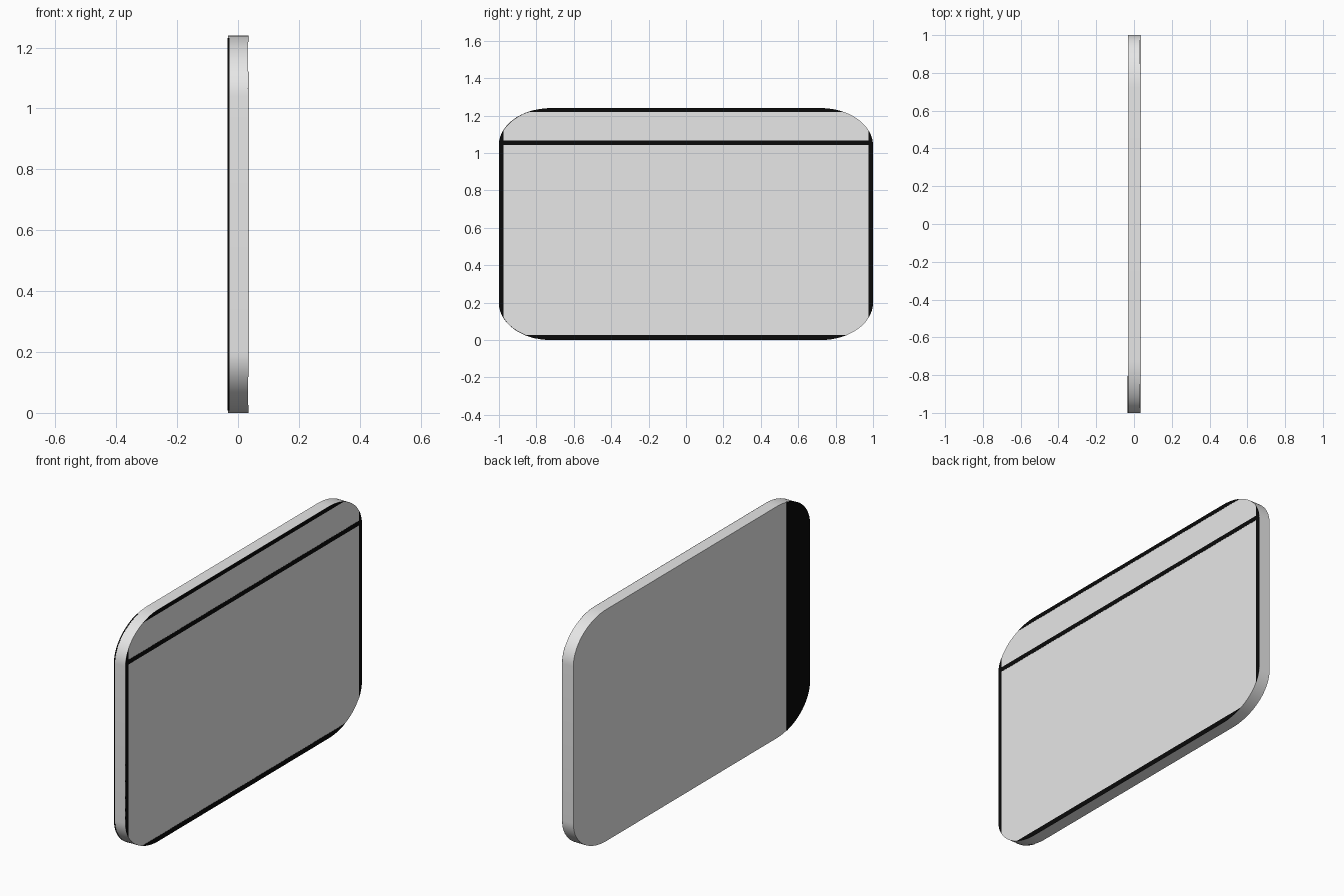
import bpy, bmesh, math

if "Cube" in bpy.data.objects:
    bpy.data.objects.remove(bpy.data.objects["Cube"])

W, H, T = 1.0, 1.24, 0.033      # half width (y), height (z), half thickness (x)
A, B = 0.28, 0.20               # corner radii along y and z


def material(name, v):
    m = bpy.data.materials.new(name)
    m.diffuse_color = (v, v, v, 1)
    m.use_nodes = True
    m.node_tree.nodes["Principled BSDF"].inputs["Base Color"].default_value = m.diffuse_color
    return m


grey = material("light_grey", 0.8)
black = material("black", 0.003)


def outline(grow=0.0, seg=20):
    """Rounded rectangle in the y-z plane, counter-clockwise."""
    pts = []
    corners = [(1, H - B), (-1, H - B), (-1, B), (1, B)]
    for i, (s, cz) in enumerate(corners):
        for k in range(seg + 1):
            a = math.pi / 2 * (i + k / seg)
            pts.append((s * (W - A) + (A + grow) * math.cos(a),
                        cz + (B + grow) * math.sin(a)))
    return pts


def clip(pts, axis, sign, limit):
    """Keep the part of a convex polygon where sign*coord >= sign*limit."""
    out = []
    for p, q in zip(pts, pts[1:] + pts[:1]):
        dp, dq = sign * (p[axis] - limit), sign * (q[axis] - limit)
        if dp >= 0:
            out.append(p)
        if dp * dq < 0:
            t = dp / (dp - dq)
            out.append(tuple(p[i] + t * (q[i] - p[i]) for i in (0, 1)))
    return out


def plate(name, pts, x0, x1, mat):
    bm = bmesh.new()
    f = bm.faces.new([bm.verts.new((x0, y, z)) for y, z in pts])
    r = bmesh.ops.extrude_face_region(bm, geom=[f])
    for v in r["geom"]:
        if isinstance(v, bmesh.types.BMVert):
            v.co.x = x1
    bmesh.ops.recalc_face_normals(bm, faces=bm.faces[:])
    me = bpy.data.meshes.new(name)
    bm.to_mesh(me)
    bm.free()
    me.materials.append(mat)
    ob = bpy.data.objects.new(name, me)
    bpy.context.collection.objects.link(ob)
    bpy.context.view_layer.objects.active = ob
    ob.select_set(True)
    bpy.ops.object.shade_smooth_by_angle(angle=math.radians(30))
    ob.select_set(False)
    return ob


# Main slab
shape = outline()
plate("panel", shape, -T, T, grey)

# Thin frame strips on the +x face, clipped to the rounded outline
X0, X1 = T - 0.001, T + 0.001
plate("top_strip", clip(shape, 1, 1, H - 0.022), X0, X1, black)
plate("bottom_strip", clip(shape, 1, -1, 0.026), X0, X1, black)
plate("left_strip", clip(shape, 0, -1, -0.975), X0, X1, black)
plate("right_strip", clip(shape, 0, 1, 0.975), X0, X1, black)
plate("divider_strip", clip(clip(shape, 1, 1, 1.042), 1, -1, 1.066), X0, X1, black)

# Wide dark band on the back face
plate("back_band", clip(outline(0.001), 0, -1, -0.805), -T - 0.001, -T + 0.005, black)
